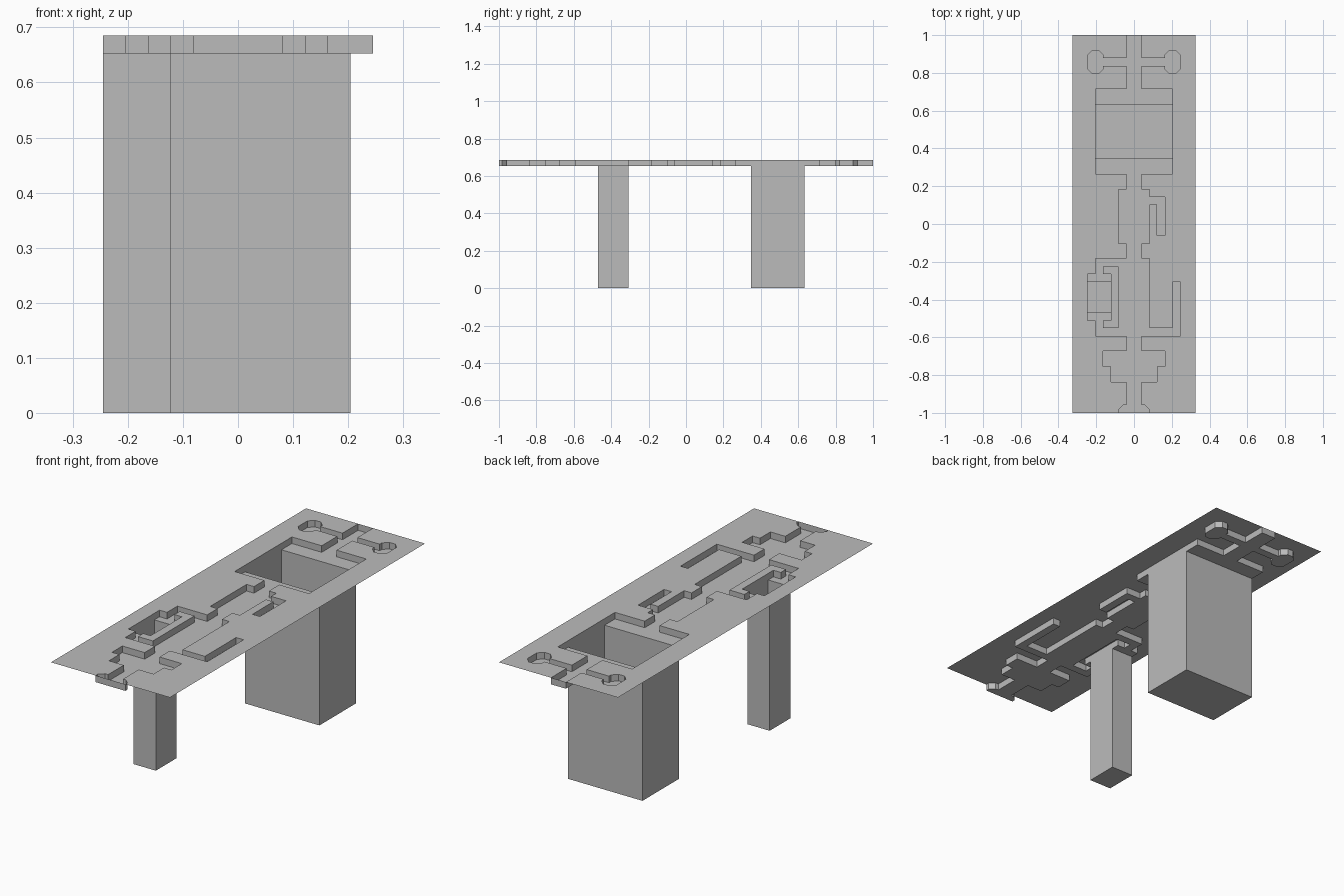
import bpy, bmesh

if "Cube" in bpy.data.objects:
    bpy.data.objects.remove(bpy.data.objects["Cube"])

U = 2 / 49                    # one plan cell
FLOOR, TOP = 16.0, 16.8       # heights in cells
HALF_W, LENGTH = 8, 49
CUT = 0.6                     # chamfer of the octagonal chambers

stone = bpy.data.materials.new("grey_stone")
stone.diffuse_color = (0.5, 0.5, 0.5, 1)
stone.use_nodes = True
stone.node_tree.nodes["Principled BSDF"].inputs["Base Color"].default_value = stone.diffuse_color


def cells(*rects):
    """All plan cells covered by (x0, x1, row0, row1) rectangles."""
    return {(x, r) for x0, x1, r0, r1 in rects
            for x in range(x0, x1) for r in range(r0, r1)}


# Plan: rooms and passages sunk into the sheet
open_cells = cells(
    (-1, 1, 0, 49),                                   # central corridor
    (-2, 2, 0, 1),                                    # front half octagon
    (-3, 3, 4, 6), (-4, 4, 6, 8),                     # front stepped room
    (-5, 2, 10, 20), (-6, -5, 12, 18),                # hall with alcove
    (2, 6, 10, 11), (5, 6, 11, 17),                   # hooked passage
    (-2, 2, 22, 29), (2, 4, 27, 28), (3, 4, 23, 27),  # middle room, hook
    (-5, 5, 31, 42),                                  # large room
    (-4, 4, 45, 46), (4, 6, 44, 47), (-6, -4, 44, 47))  # octagon chambers
open_cells -= cells((-4, -2, 18, 19), (-3, -2, 12, 18), (-4, -2, 11, 12))
pits = cells((-6, -3, 13, 17), (-5, 5, 33, 40))

# Cells with a cut corner: cell -> corner direction
corners = {(1, 0): (1, 1), (-2, 0): (-1, 1)}
for x0 in (4, -6):
    for dx in (0, 1):
        for row, sy in ((44, -1), (46, 1)):
            corners[(x0 + dx, row)] = (2 * dx - 1, sy)


def outline(cell):
    """Counter-clockwise outline of an open cell, and its cut-off triangle."""
    x, r = cell
    square = [(x, r), (x + 1, r), (x + 1, r + 1), (x, r + 1)]
    if cell not in corners:
        return square, None
    sx, sy = corners[cell]
    tip = (x + (sx > 0), r + (sy > 0))
    i = square.index(tip)
    prev, nxt = square[i - 1], square[(i + 1) % 4]
    a = tuple(t + (p - t) * CUT for t, p in zip(tip, prev))
    b = tuple(t + (p - t) * CUT for t, p in zip(tip, nxt))
    return square[:i] + [a, b] + square[i + 1:], [a, tip, b]


parts = {n: bmesh.new() for n in
         ("top_sheet", "corridor_floor", "corridor_walls", "pit_floors", "pit_walls")}


def face(part, pts):
    bm = parts[part]
    bm.faces.new([bm.verts.new((x * U, (r - LENGTH / 2) * U, z * U)) for x, r, z in pts])


def flat(part, pts, z):
    face(part, [(x, r, z) for x, r in pts])


def wall(part, a, b, z0, z1):
    face(part, [(*b, z0), (*a, z0), (*a, z1), (*b, z1)])


for x in range(-HALF_W, HALF_W):
    for r in range(LENGTH):
        cell = (x, r)
        poly, tri = outline(cell)
        if cell not in open_cells:
            flat("top_sheet", poly, TOP)
            continue
        if cell in pits:
            flat("pit_floors", poly, 0)
        else:
            flat("corridor_floor", poly, FLOOR)
        if tri:
            flat("top_sheet", tri, TOP)
        # Walls rise wherever the neighbour is higher
        for a, b in zip(poly, poly[1:] + poly[:1]):
            dx, dy = b[0] - a[0], b[1] - a[1]
            slanted = abs(dx) > 1e-6 and abs(dy) > 1e-6
            side = (x + (dy > 0) - (dy < 0), r - (dx > 0) + (dx < 0))
            if slanted or side not in open_cells:
                wall("corridor_walls", a, b, FLOOR, TOP)
            if cell in pits and side not in pits:
                wall("pit_walls", a, b, 0, FLOOR)

# Weld, merge coplanar cells and make the objects
for name, bm in parts.items():
    bmesh.ops.remove_doubles(bm, verts=bm.verts[:], dist=1e-5)
    bmesh.ops.dissolve_limit(bm, angle_limit=0.01, verts=bm.verts[:], edges=bm.edges[:])
    mesh = bpy.data.meshes.new(name)
    bm.to_mesh(mesh)
    bm.free()
    mesh.materials.append(stone)
    bpy.context.collection.objects.link(bpy.data.objects.new(name, mesh))
